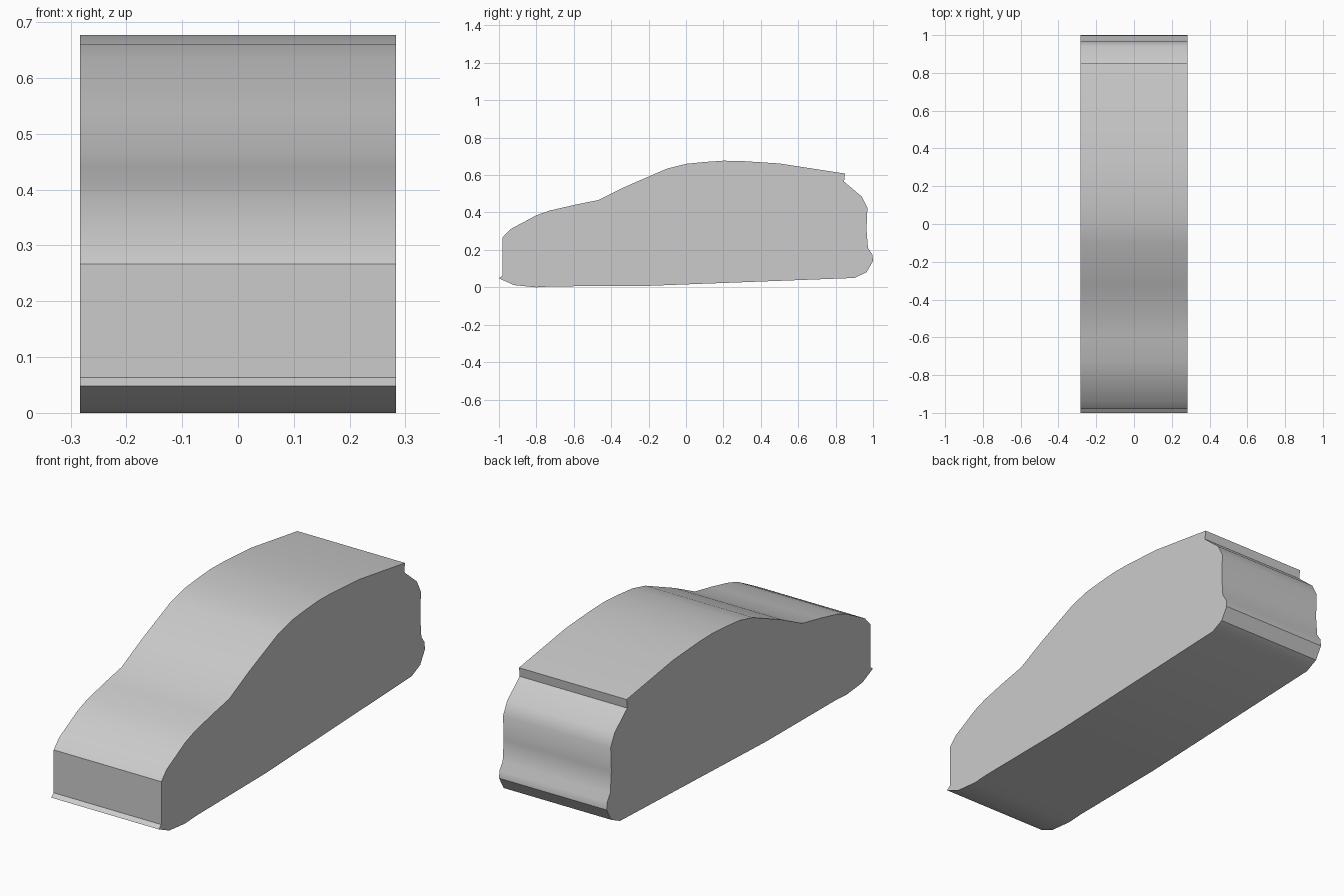
import bpy
import bmesh
import math

cube = bpy.data.objects.get("Cube")
if cube:
    bpy.data.objects.remove(cube, do_unlink=True)

HALF_WIDTH = 0.283

# Side outline (y, z): nose, hood, windshield, roof, tail, underside
front = [(-1, .048), (-.98, .063), (-.98, .267), (-.94, .31)]
hood = [(-.8, .385), (-.73, .41), (-.6, .44), (-.47, .466)]
roof = [(-.32, .54), (-.1, .635), (0, .66), (.1, .67), (.2, .677), (.3, .675), (.5, .662), (.85, .608)]
tail = [(.845, .565), (.94, .485), (.97, .425), (.965, .31), (.973, .21), (.997, .175), (1, .14), (.965, .08)]
underside = [(.9, .05), (-.2, .008), (-.72, .005), (-.8, 0), (-.92, .012)]
outline = front + hood + roof + tail + underside

# Grey paint
paint = bpy.data.materials.new("light_grey")
paint.use_nodes = True
grey = (.6, .6, .6, 1)
paint.diffuse_color = grey
paint.node_tree.nodes["Principled BSDF"].inputs["Base Color"].default_value = grey

# Car body: the side outline extruded across the width
bm = bmesh.new()
side = bm.faces.new([bm.verts.new((-HALF_WIDTH, y, z)) for y, z in outline])
result = bmesh.ops.extrude_face_region(bm, geom=[side], use_keep_orig=True)
moved = [v for v in result["geom"] if isinstance(v, bmesh.types.BMVert)]
bmesh.ops.translate(bm, vec=(2 * HALF_WIDTH, 0, 0), verts=moved)
bmesh.ops.recalc_face_normals(bm, faces=bm.faces)
mesh = bpy.data.meshes.new("car_body")
bm.to_mesh(mesh)
bm.free()
mesh.materials.append(paint)
body = bpy.data.objects.new("car_body", mesh)
bpy.context.collection.objects.link(body)

# Smooth panels with sharp creases
bpy.context.view_layer.objects.active = body
body.select_set(True)
bpy.ops.object.shade_smooth_by_angle(angle=math.radians(30))
